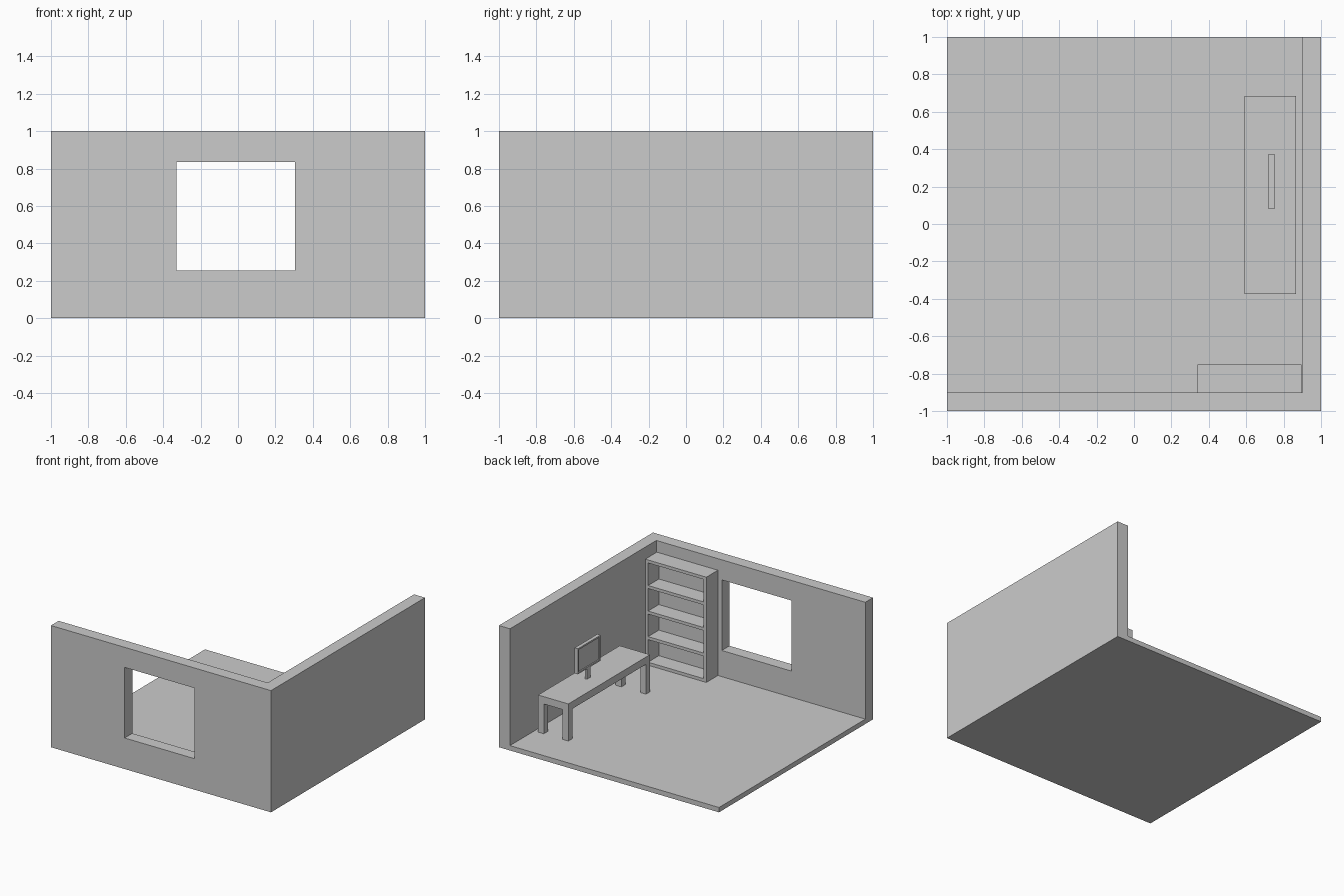
import bpy, bmesh
from mathutils import Vector

if "Cube" in bpy.data.objects:
    bpy.data.objects.remove(bpy.data.objects["Cube"])


def box(name, lo, hi):
    """Axis-aligned box between two corners."""
    lo, hi = Vector(lo), Vector(hi)
    bm = bmesh.new()
    bmesh.ops.create_cube(bm, size=1)
    for v in bm.verts:
        v.co = Vector(((lo[i] + hi[i]) / 2 + v.co[i] * (hi[i] - lo[i]) for i in range(3)))
    mesh = bpy.data.meshes.new(name)
    bm.to_mesh(mesh)
    bm.free()
    ob = bpy.data.objects.new(name, mesh)
    bpy.context.collection.objects.link(ob)
    return ob


def cut(target, cutter):
    """Subtract the cutter and delete it."""
    mod = target.modifiers.new("cut", 'BOOLEAN')
    mod.operation, mod.solver, mod.object = 'DIFFERENCE', 'EXACT', cutter
    bpy.context.view_layer.objects.active = target
    bpy.ops.object.modifier_apply(modifier=mod.name)
    bpy.data.objects.remove(cutter)


FLOOR = 0.04

# Room shell: floor and two walls in one piece, with a window opening
room = box("room", (-1, -1, 0), (1, 1, 1))
cut(room, box("interior_cutter", (-1.5, -0.9, FLOOR), (0.9, 1.5, 1.5)))
cut(room, box("window_cutter", (-0.33, -1.2, 0.255), (0.305, -0.7, 0.835)))

# Desk
DX, DY, DESK_TOP, LEG = (0.59, 0.865), (-0.375, 0.685), 0.345, 0.052
box("desk_top", (DX[0], DY[0], 0.285), (DX[1], DY[1], DESK_TOP))
for side, x in (("front", DX[0]), ("back", DX[1] - LEG)):
    for end, y in (("right", DY[0]), ("left", DY[1] - LEG)):
        box(f"desk_leg_{side}_{end}", (x, y, FLOOR), (x + LEG, y + LEG, 0.285))

# Monitor with a recessed screen facing -x
box("monitor_stand", (0.725, 0.205, DESK_TOP), (0.745, 0.25, 0.435))
monitor = box("monitor", (0.72, 0.08, 0.435), (0.75, 0.375, 0.645))
bm = bmesh.new()
bm.from_mesh(monitor.data)
screen = min(bm.faces, key=lambda f: f.calc_center_median().x)
bmesh.ops.inset_region(bm, faces=[screen], thickness=0.018)
bmesh.ops.inset_region(bm, faces=[screen], thickness=0.002, depth=-0.008)
bm.to_mesh(monitor.data)
bm.free()

# Bookcase: two sides, back panel, five evenly spaced boards
X0, X1, Y0, Y1, TOP, T = 0.34, 0.895, -0.9, -0.75, 0.905, 0.025
box("bookcase_side_left", (X1 - T, Y0, FLOOR), (X1, Y1, TOP))
box("bookcase_side_right", (X0, Y0, FLOOR), (X0 + T, Y1, TOP))
box("bookcase_back", (X0 + T, Y0, FLOOR), (X1 - T, Y0 + 0.01, TOP))
step = (TOP - T - FLOOR) / 4
for i in range(5):
    z = FLOOR + i * step
    box(f"bookcase_shelf_{i + 1}", (X0 + T, Y0 + 0.01, z), (X1 - T, Y1, z + T))
